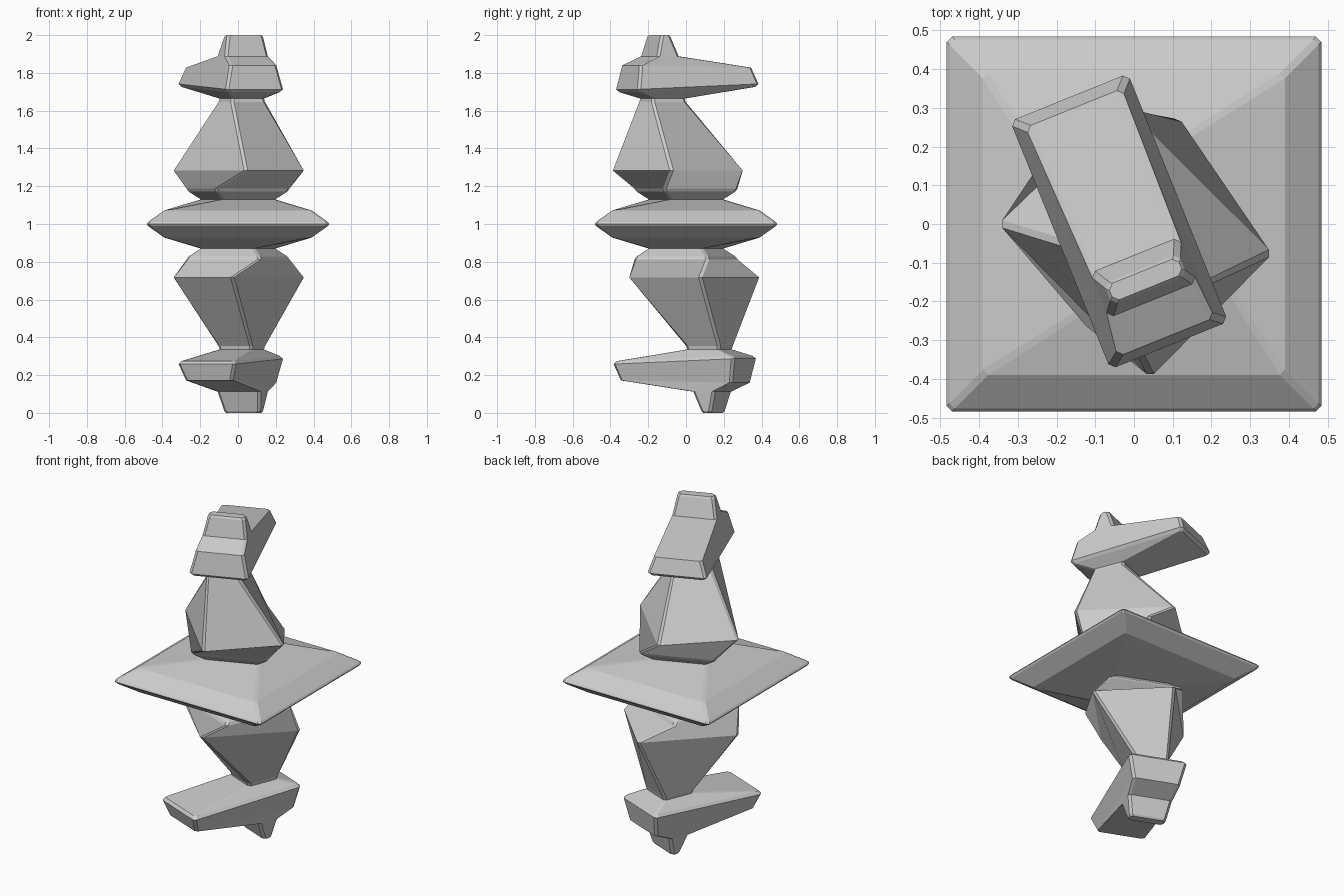
import bpy, bmesh
from math import cos, sin, radians, pi
from mathutils import Vector, Matrix

if "Cube" in bpy.data.objects:
    bpy.data.objects.remove(bpy.data.objects["Cube"])

TWIST = 22


def rect(u0, u1, v0, v1, z_rear, z_front=None, angle=TWIST):
    """Four corners of a rectangle turned about z; rear and front may differ in height."""
    z_front = z_rear if z_front is None else z_front
    c, s = cos(radians(angle)), sin(radians(angle))
    pts = ((u0, v0, z_rear), (u1, v0, z_rear), (u1, v1, z_front), (u0, v1, z_front))
    return [Vector((u * c - v * s, u * s + v * c, z)) for u, v, z in pts]


def square(h, z, angle=TWIST, u=0, v=0):
    return rect(u - h, u + h, v - h, v + h, z, angle=angle)


def chamfer(corners, c=0.014):
    """Cut each corner of a section, giving eight points."""
    out = []
    for i, p in enumerate(corners):
        for q in (corners[i - 1], corners[(i + 1) % 4]):
            out.append(p + (q - p).normalized() * c)
    return out


# half turn about the x axis through the middle height
FLIP = Matrix.Translation((0, 0, 1)) @ Matrix.Rotation(pi, 4, 'X') @ Matrix.Translation((0, 0, -1))


def loft(name, sections, cap=False, copies=(Matrix.Identity(4),)):
    bm = bmesh.new()
    for m in copies:
        rings = [[bm.verts.new(m @ p) for p in chamfer(s)] for s in sections]
        for a, b in zip(rings, rings[1:]):
            for i in range(8):
                j = (i + 1) % 8
                bm.faces.new((a[i], a[j], b[j], b[i]))
        if cap:
            bm.faces.new(rings[-1])
    bmesh.ops.remove_doubles(bm, verts=bm.verts, dist=0.0005)
    mesh = bpy.data.meshes.new(name)
    bm.to_mesh(mesh)
    bm.free()
    bpy.context.collection.objects.link(bpy.data.objects.new(name, mesh))


# shared joints between the parts
waist = square(0.155, 1.13)
neck = square(0.098, 1.647, u=-0.028, v=-0.123)

# wide square plate in the middle
plate = [square(0.484, 1.0, 0), square(0.477, 1.01, 0), square(0.39, 1.072, 0), waist]
loft("middle_plate", plate, copies=(Matrix.Identity(4), FLIP))

# twisted tapering body
widest = [Vector(p) for p in ((0.042, -0.397, 1.283), (0.358, -0.076, 1.283),
                              (-0.03, 0.31, 1.283), (-0.35, 0.0, 1.283))]
body = [waist, square(0.205, 1.172), square(0.213, 1.187), widest, neck]

# head with a long snout and a small knob
head = [neck,
        square(0.094, 1.664, u=-0.028, v=-0.123),
        rect(-0.184, 0.118, -0.312, 0.353, 1.698, 1.726),
        rect(-0.197, 0.131, -0.325, 0.366, 1.713, 1.742),
        rect(-0.166, 0.102, -0.302, 0.336, 1.84, 1.828),
        rect(-0.152, 0.095, -0.200, -0.075, 1.888),
        rect(-0.130, 0.078, -0.174, -0.114, 1.99),
        rect(-0.123, 0.071, -0.167, -0.121, 2.0)]

# each part appears above the plate and, turned over, below it
for side, m in (("upper", Matrix.Identity(4)), ("lower", FLIP)):
    loft(side + "_body", body, copies=(m,))
    loft(side + "_head", head, cap=True, copies=(m,))
